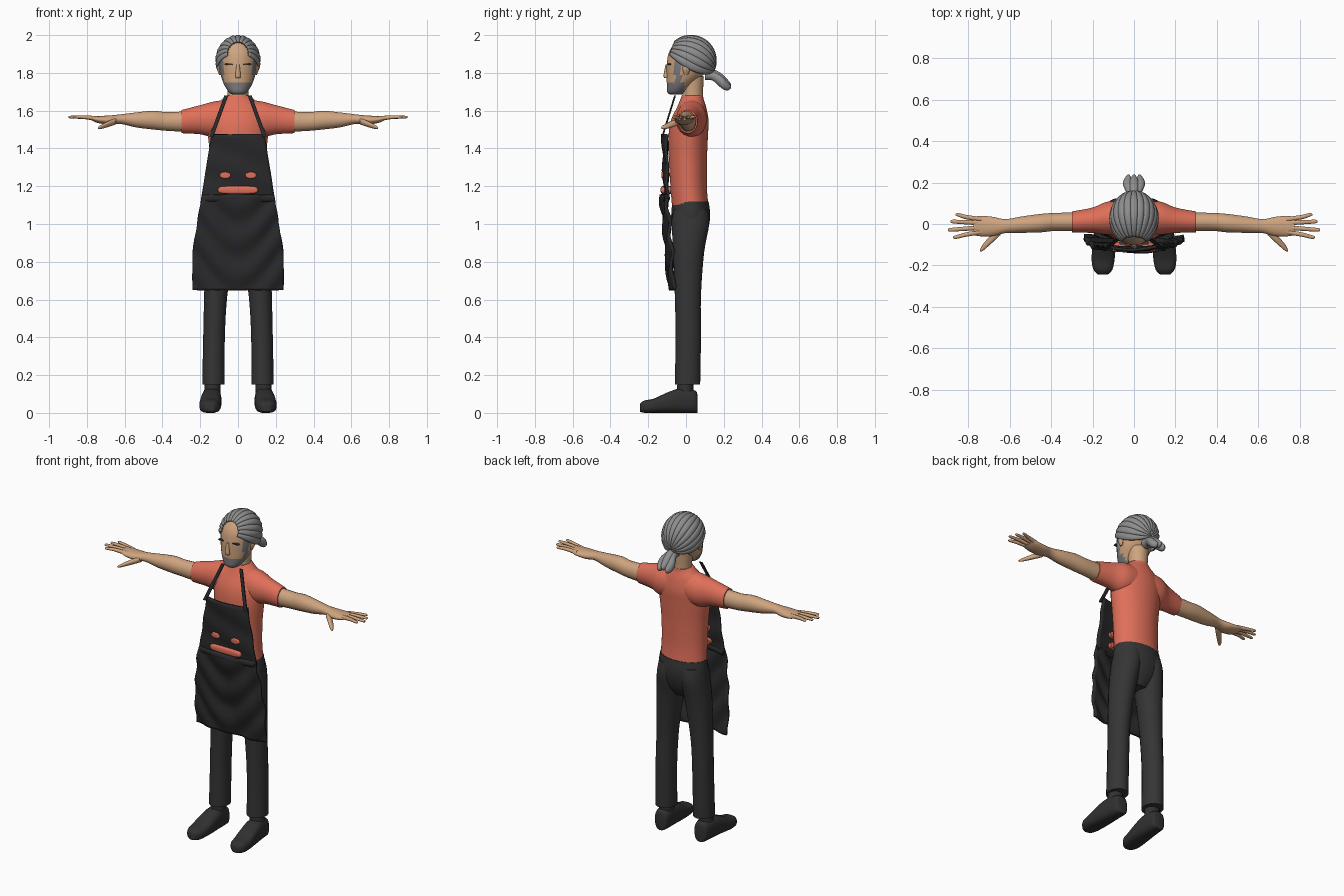
import bpy, bmesh, math
from mathutils import Matrix, Vector

cube = bpy.data.objects.get("Cube")
if cube:
    bpy.data.objects.remove(cube, do_unlink=True)


def material(name, r, g, b):
    m = bpy.data.materials.new(name)
    m.diffuse_color = (r, g, b, 1)
    m.use_nodes = True
    node = m.node_tree.nodes["Principled BSDF"]
    node.inputs["Base Color"].default_value = (r, g, b, 1)
    node.inputs["Roughness"].default_value = 0.8
    return m


SKIN = material("tan skin", .62, .37, .21)
SHIRT = material("coral shirt", .74, .16, .10)
PANTS = material("charcoal trousers", .035, .035, .035)
APRON = material("black apron", .022, .022, .024)
SHOE = material("dark shoe", .03, .03, .03)
HAIR = material("grey hair", .27, .27, .27)
BEARD = material("grey beard", .2, .2, .21)
DARK = material("dark brow", .05, .04, .035)


def finish(name, bm, mats, angle=50):
    bmesh.ops.recalc_face_normals(bm, faces=bm.faces)
    me = bpy.data.meshes.new(name)
    bm.to_mesh(me)
    bm.free()
    ob = bpy.data.objects.new(name, me)
    bpy.context.collection.objects.link(ob)
    for m in mats:
        me.materials.append(m)
    bpy.ops.object.select_all(action='DESELECT')
    ob.select_set(True)
    bpy.context.view_layer.objects.active = ob
    bpy.ops.object.shade_smooth_by_angle(angle=math.radians(angle))
    return ob


def spline(rows, steps):
    """Smoothly interpolate between the key cross-sections."""
    pts = [Vector(r) for r in rows]
    ext = [pts[0]] + pts + [pts[-1]]
    out = []
    for i in range(len(pts) - 1):
        a, b, c, d = ext[i:i + 4]
        for k in range(steps):
            t = k / steps
            out.append(b + (c - a) * (t / 2) + (2 * a - 5 * b + 4 * c - d) * (t * t / 2)
                       + (3 * b - a - 3 * c + d) * (t ** 3 / 2))
    return out + [pts[-1]]


def loft(name, axis, rows, mats, n=20, square=2, steps=4, side=1):
    """Rows are (position on axis, two centre coordinates, two radii)."""
    bm = bmesh.new()
    rings = []
    for t, c1, c2, r1, r2 in spline(rows, steps):
        ring = []
        for k in range(n):
            a = math.tau * (k + .5) / n
            ca, sa = math.cos(a), math.sin(a)
            u = c1 + max(r1, .001) * math.copysign(abs(ca) ** (2 / square), ca)
            v = c2 + max(r2, .001) * math.copysign(abs(sa) ** (2 / square), sa)
            x, y, z = {'x': (t, u, v), 'y': (u, t, v), 'z': (u, v, t)}[axis]
            ring.append(bm.verts.new((x * side, y, z)))
        rings.append(ring)
    for p, q in zip(rings, rings[1:]):
        for k in range(n):
            bm.faces.new((p[k], p[k - 1], q[k - 1], q[k]))
    bm.faces.new(rings[0])
    bm.faces.new(rings[-1])
    return finish(name, bm, mats)


def sheet(name, nu, nv, point, mat, thick):
    """Grid surface from point(u, v) with u, v in 0..1, given thickness."""
    bm = bmesh.new()
    g = [[bm.verts.new(point(i / nu, j / nv)) for i in range(nu + 1)] for j in range(nv + 1)]
    for j in range(nv):
        for i in range(nu):
            bm.faces.new((g[j][i], g[j][i + 1], g[j + 1][i + 1], g[j + 1][i]))
    ob = finish(name, bm, [mat], 60)
    mod = ob.modifiers.new("thickness", 'SOLIDIFY')
    mod.thickness = thick
    mod.offset = 0
    return ob


# Head with the beard coloured by position
head = loft("head", 'z', [
    (1.685, 0, -.055, .03, .03), (1.70, 0, -.05, .05, .05), (1.74, 0, -.03, .075, .072),
    (1.79, 0, -.005, .092, .098), (1.85, 0, .01, .1, .112), (1.91, 0, .02, .097, .11),
    (1.96, 0, .025, .068, .08), (1.98, 0, .025, .03, .03)], [SKIN, BEARD], n=32, steps=5)
for f in head.data.polygons:
    c = f.center
    chin = c.z < 1.745 and c.y < -.01
    sideburn = 1.74 < c.z < 1.86 and -.06 < c.y < -.025
    f.material_index = int(chin or sideburn)
loft("neck", 'z', [(1.6, 0, .03, .06, .06), (1.68, 0, .035, .055, .055),
                   (1.78, 0, .035, .06, .06)], [SKIN])
loft("nose", 'z', [(1.772, 0, -.1, .014, .012), (1.785, 0, -.104, .015, .015),
                   (1.845, 0, -.1, .008, .008)], [SKIN], n=10)

# Swept-back hair with ridged locks
tilt = Matrix.Rotation(-.35, 3, 'X')


def hair_point(u, v):
    t = .5 + (math.pi - .55) * v
    a = math.radians(95 + 30 * t / math.pi) * (2 * u - 1)
    ridge = .985 + .05 * abs(math.cos(6.5 * math.pi * (2 * u - 1))) ** .6
    p = Vector((.112 * math.sin(t) * math.sin(a), -.128 * math.cos(t),
                .128 * math.sin(t) * math.cos(a))) * ridge
    return tilt @ p + Vector((0, .026, 1.865))


sheet("hair", 104, 24, hair_point, HAIR, .008)
for i, s in enumerate((-1, 0, 1)):
    d = .012 if s == 0 else 0
    loft("ponytail_lock_%d" % (i + 1), 'y', [
        (.10, 0, 1.79, .03, .03), (.14, s * .012, 1.785 + d, .022, .026),
        (.19, s * .028, 1.75 + d, .026, .034), (.22, s * .028, 1.73 + d, .018, .024),
        (.238, s * .026, 1.725 + d, .004, .006)], [HAIR], n=12)

# Shirt body
loft("shirt", 'z', [
    (1.10, 0, .022, .146, .097), (1.2, 0, .014, .143, .097), (1.35, 0, .01, .148, .102),
    (1.47, 0, .012, .16, .105), (1.55, 0, .02, .16, .1), (1.62, 0, .03, .13, .077),
    (1.66, 0, .032, .085, .062), (1.68, 0, .034, .062, .057)], [SHIRT], n=28)

# Trouser seat
loft("trouser_seat", 'z', [
    (.88, 0, .02, .06, .05), (.95, 0, .022, .135, .088), (1.04, 0, .025, .155, .104),
    (1.12, 0, .024, .146, .096)], [PANTS], n=28)

fingers = [(.045, .86, .022), (.012, .885, .005), (-.028, .897, -.017), (-.064, .872, -.038)]
for side, label in ((1, "left"), (-1, "right")):
    def part(name, axis, rows, mat, **kw):
        return loft(label + "_" + name, axis, rows, [mat], side=side, **kw)

    # Face details
    part("eye", 'y', [(-.098, .046, 1.846, .024, .004), (-.08, .046, 1.846, .026, .005)],
         DARK, n=10, steps=1)
    part("ear", 'z', [(1.79, .094, 0, .006, .01), (1.82, .1, .002, .011, .02),
                      (1.85, .1, .004, .008, .016)], SKIN, n=10)
    # Sleeve, arm and hand
    part("sleeve", 'x', [
        (.05, .03, 1.56, .08, .1), (.13, .028, 1.553, .08, .096),
        (.2, .018, 1.552, .062, .078), (.3, .01, 1.542, .051, .062)], SHIRT)
    part("arm", 'x', [
        (.27, .01, 1.542, .046, .055), (.38, .01, 1.543, .044, .05),
        (.45, .004, 1.55, .045, .05), (.54, -.003, 1.551, .04, .04),
        (.62, -.01, 1.555, .034, .026), (.68, -.012, 1.55, .047, .025),
        (.74, -.01, 1.553, .05, .019), (.775, -.01, 1.56, .044, .011)], SKIN)
    for i, (tip_y, tip_x, base_y) in enumerate(fingers):
        mid = (tip_y + base_y) / 2
        part("finger_%d" % (i + 1), 'x', [
            (.735, base_y, 1.557, .012, .013), (.81, mid, 1.565, .011, .01),
            (tip_x - .01, tip_y, 1.566, .009, .007), (tip_x, tip_y, 1.566, .003, .003)],
            SKIN, n=10)
    part("thumb", 'x', [
        (.645, -.035, 1.545, .02, .018), (.69, -.075, 1.528, .022, .016),
        (.73, -.115, 1.512, .016, .01), (.742, -.128, 1.508, .004, .004)], SKIN, n=12)
    # Leg and shoe
    part("trouser_leg", 'z', [
        (.15, .13, .008, .06, .068), (.4, .127, .012, .058, .068),
        (.62, .118, .01, .062, .07), (.85, .098, .014, .075, .083),
        (1.0, .08, .024, .078, .1), (1.08, .07, .025, .075, .09)], PANTS)
    part("ankle", 'z', [(.09, .137, -.005, .045, .045), (.18, .134, -.003, .04, .042)], SHOE)
    part("shoe", 'y', [
        (.06, .136, .05, .03, .05), (.045, .137, .06, .044, .06),
        (-.03, .14, .065, .052, .065), (-.1, .144, .054, .056, .054),
        (-.17, .149, .038, .056, .038), (-.22, .15, .033, .046, .033),
        (-.243, .15, .028, .025, .022)], SHOE, square=2.8)
    # Apron strap and shirt fold
    part("apron_strap", 'z', [(1.46, .142, -.126, .011, .005), (1.68, .062, -.058, .011, .005)],
         APRON, n=8, square=4)
    part("shirt_fold", 'y', [(-.09, .068, 1.258, .03, .018), (-.125, .068, 1.258, .03, .018),
                             (-.13, .068, 1.26, .022, .008)], SHIRT, n=14)

loft("shirt_waist_fold", 'y', [(-.08, 0, 1.18, .105, .02), (-.126, 0, 1.18, .105, .02),
                               (-.134, 0, 1.18, .09, .008)], [SHIRT], square=4)


# Apron: flared cloth panels with soft wrinkles
def half_width(z):
    return .24 if z < .85 else .24 - .1 * (z - .85) / .62


def bib_point(u, v):
    z, s = 1.13 + .345 * v, 2 * u - 1
    x = s * half_width(z)
    wrinkle = .004 * math.sin(38 * z + 14 * x)
    return (x, -.114 - .008 * v + .018 * s * s + wrinkle, z)


def skirt_point(u, v):
    z, s = .65 + .505 * v, 2 * u - 1
    x = s * half_width(z)
    wrinkle = .008 * math.sin(34 * z + 5 * math.cos(9 * x)) + .005 * math.sin(25 * x + 9 * z)
    return (x, -.082 - .045 * v + .02 * s * s + wrinkle, z)


sheet("apron_bib", 20, 20, bib_point, APRON, .014)
sheet("apron_skirt", 32, 36, skirt_point, APRON, .016)
loft("apron_waist_roll", 'x', [(-.19, -.1, 1.135, .014, .02), (0, -.125, 1.14, .016, .02),
                               (.19, -.1, 1.135, .014, .02)], [APRON], n=12, steps=8)
